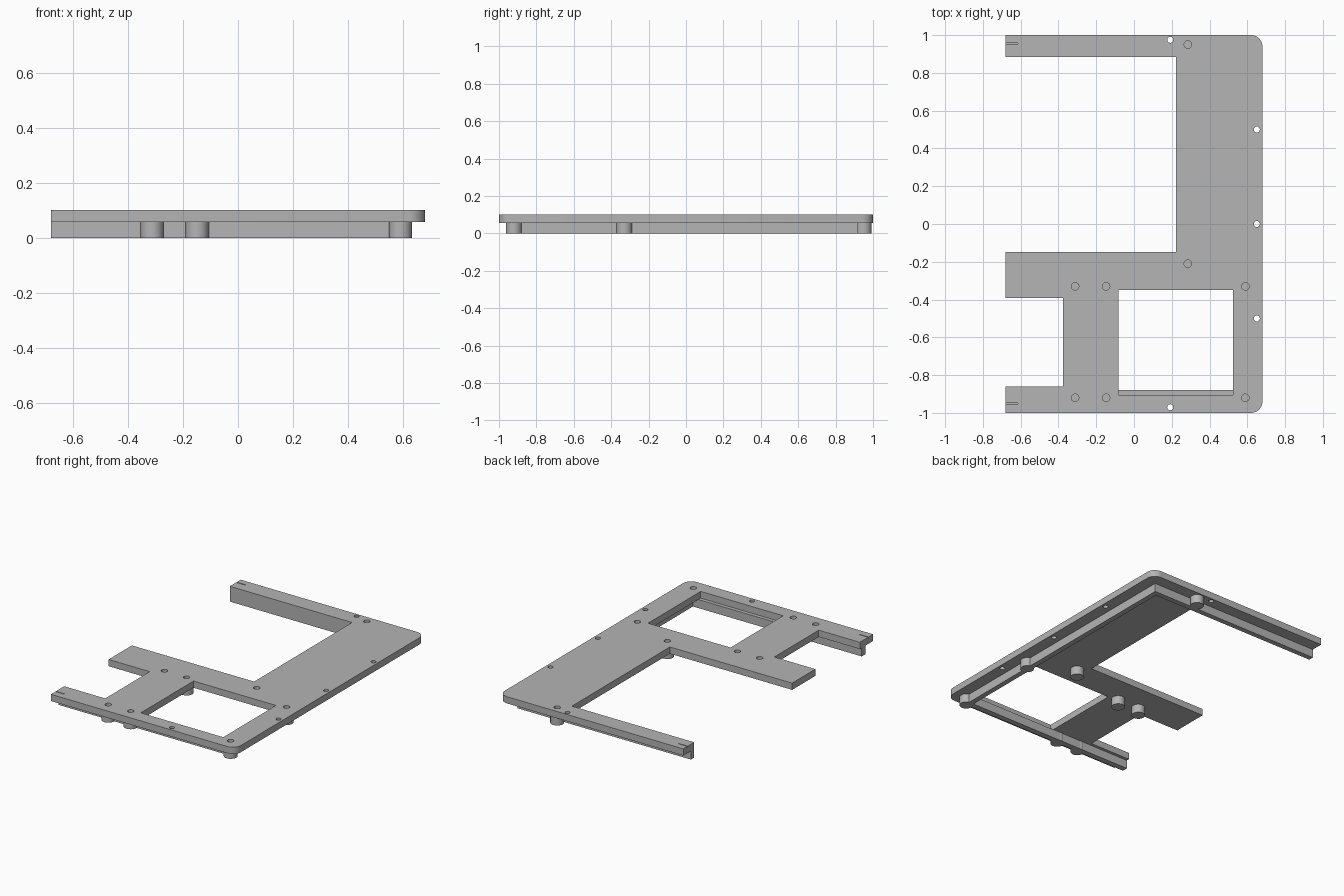
import bpy, bmesh, math
from mathutils import Matrix, Vector

cube = bpy.data.objects.get("Cube")
if cube:
    bpy.data.objects.remove(cube, do_unlink=True)

GREY = (0.46, 0.46, 0.46, 1)
mat = bpy.data.materials.new("plain_grey")
mat.use_nodes = True
mat.diffuse_color = GREY
mat.node_tree.nodes["Principled BSDF"].inputs["Base Color"].default_value = GREY

UNDER, TOP = 0.057, 0.102      # underside and top of the plate
END, SIDE = -0.68, 0.68        # open arm ends and closed long side


def finish(bm, name):
    bmesh.ops.recalc_face_normals(bm, faces=bm.faces)
    mesh = bpy.data.meshes.new(name)
    bm.to_mesh(mesh)
    bm.free()
    mesh.materials.append(mat)
    obj = bpy.data.objects.new(name, mesh)
    bpy.context.collection.objects.link(obj)
    return obj


def add_box(bm, lo, hi):
    lo, hi = Vector(lo), Vector(hi)
    place = Matrix.Translation((lo + hi) / 2) @ Matrix.Diagonal((*(hi - lo), 1))
    bmesh.ops.create_cube(bm, size=1, matrix=place)


def add_cylinder(bm, spot, radius, low, high, sides=32):
    bmesh.ops.create_cone(bm, cap_ends=True, segments=sides, radius1=radius,
                          radius2=radius, depth=high - low,
                          matrix=Matrix.Translation((*spot, (low + high) / 2)))


def add_prism(bm, outline, low, high):
    face = bm.faces.new([bm.verts.new((x, y, low)) for x, y in outline])
    moved = bmesh.ops.extrude_face_region(bm, geom=[face])["geom"]
    bmesh.ops.translate(bm, vec=(0, 0, high - low),
                        verts=[v for v in moved if isinstance(v, bmesh.types.BMVert)])


def smooth(obj):
    bpy.ops.object.select_all(action="DESELECT")
    obj.select_set(True)
    bpy.context.view_layer.objects.active = obj
    bpy.ops.object.shade_smooth_by_angle(angle=math.radians(30))


def corner(cx, cy, start, radius=0.06, steps=8):
    angles = [math.radians(start + 90 * i / steps) for i in range(steps + 1)]
    return [(cx + radius * math.cos(a), cy + radius * math.sin(a)) for a in angles]


# Top plate with two rounded corners and stepped arms
outline = [(END, -1)] + corner(0.62, -0.94, -90) + corner(0.62, 0.94, 0) + [
    (END, 1), (END, 0.885), (0.222, 0.885), (0.222, -0.147), (END, -0.147),
    (END, -0.392), (-0.377, -0.392), (-0.377, -0.86), (END, -0.86)]
bm = bmesh.new()
add_prism(bm, outline, UNDER, TOP)
plate = finish(bm, "top_plate")

# Window, screw holes and short end grooves cut from the plate
legs = [(x, y) for x in (-0.312, -0.148, 0.59) for y in (-0.92, -0.33)]
legs += [(0.285, -0.21), (0.285, 0.95)]
rim_holes = [(0.65, y) for y in (-0.5, 0, 0.5)] + [(0.192, -0.97), (0.192, 0.975)]
bm = bmesh.new()
add_box(bm, (-0.083, -0.905, 0), (0.525, -0.35, 0.2))
for spot in legs:
    add_cylinder(bm, spot, 0.02, 0.03, 0.15, 24)
for spot in rim_holes:
    add_cylinder(bm, spot, 0.016, 0.03, 0.15, 24)
for y in (-0.95, 0.955):
    add_box(bm, (END - 0.02, y - 0.003, TOP - 0.01), (END + 0.065, y + 0.003, 0.15))
cutter = finish(bm, "plate_cutter")
cutter.hide_render = True
cut = plate.modifiers.new("openings", "BOOLEAN")
cut.operation, cut.solver, cut.object = "DIFFERENCE", "EXACT", cutter
bpy.context.view_layer.objects.active = plate
bpy.ops.object.modifier_apply(modifier=cut.name)
bpy.data.objects.remove(cutter, do_unlink=True)
smooth(plate)

# Continuous rib under the rim: front, side and back
bm = bmesh.new()
add_prism(bm, [(END, -0.918), (0.6, -0.918), (0.6, 0.92), (END, 0.92),
               (END, 0.885), (0.565, 0.885), (0.565, -0.88), (END, -0.88)], 0, UNDER)
finish(bm, "rim_rib")

# Round feet below the screw holes
for number, spot in enumerate(legs, 1):
    bm = bmesh.new()
    add_cylinder(bm, spot, 0.042, 0, UNDER)
    smooth(finish(bm, f"foot_{number}"))
